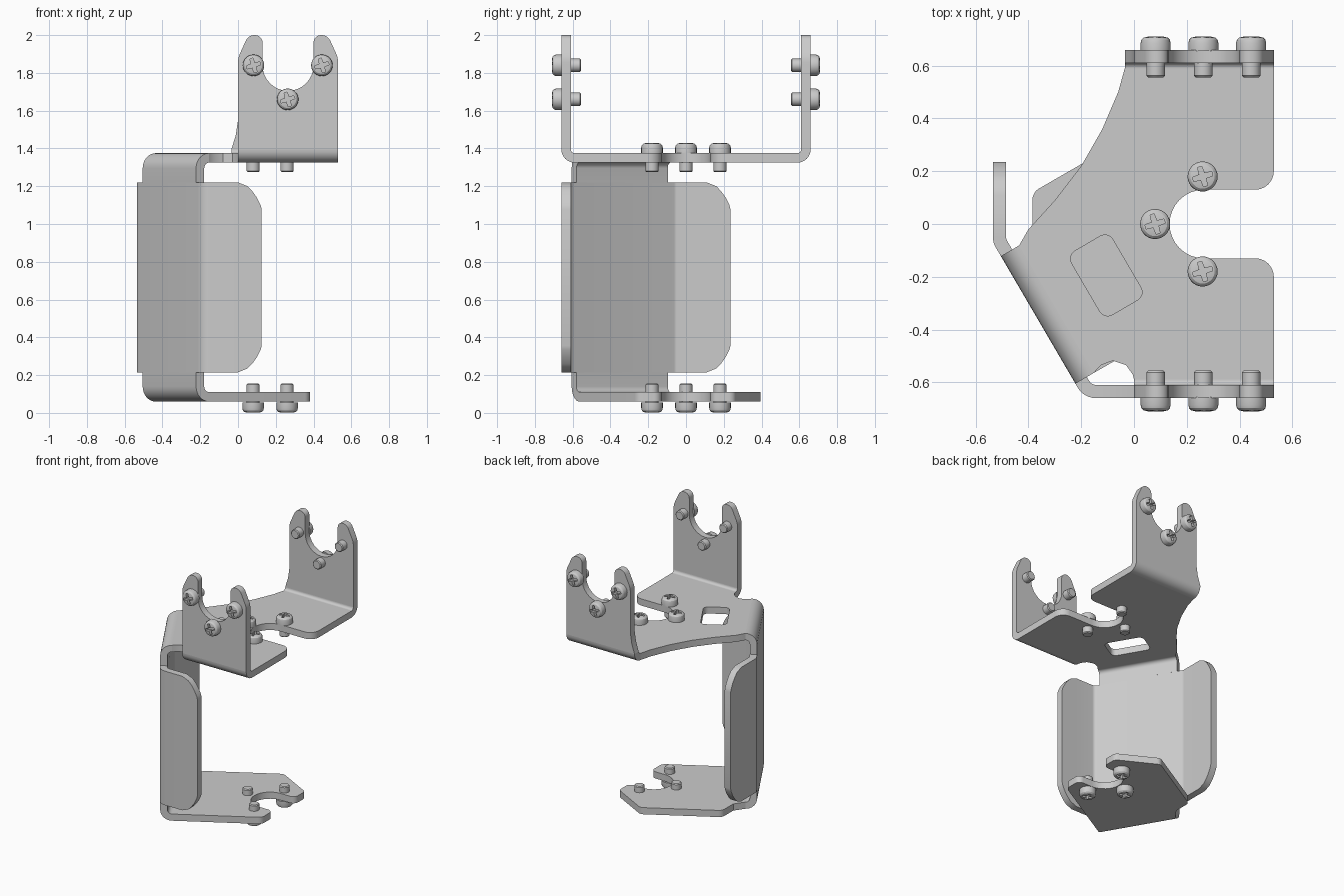
import bpy, bmesh, math
from mathutils import Vector as V

if "Cube" in bpy.data.objects:
    bpy.data.objects.remove(bpy.data.objects["Cube"])

T = 0.05                                   # sheet thickness
Z = V((0, 0, 1))


def make(name, verts, faces):
    bm = bmesh.new()
    vs = [bm.verts.new(v) for v in verts]
    for f in faces:
        bm.faces.new([vs[i] for i in f])
    bmesh.ops.recalc_face_normals(bm, faces=bm.faces)
    me = bpy.data.meshes.new(name)
    bm.to_mesh(me)
    bm.free()
    ob = bpy.data.objects.new(name, me)
    bpy.context.collection.objects.link(ob)
    return ob


def rounded(pts, n=6):
    """Polyline of (x, y[, radius]) with filleted corners."""
    out = []
    for i, p in enumerate(pts):
        c = V(p[:2])
        if len(p) < 3:
            out.append(c)
            continue
        a = (V(pts[i - 1][:2]) - c).normalized()
        b = (V(pts[(i + 1) % len(pts)][:2]) - c).normalized()
        half, r = a.angle(b) / 2, p[2]
        o = c + (a + b).normalized() * r / math.sin(half)
        d = r / math.tan(half)
        u, w = (c + a * d - o).normalized(), (c + b * d - o).normalized()
        out += [o + u.slerp(w, k / n).normalized() * r for k in range(n + 1)]
    return out


def arc(cx, cy, r, a0, a1, n=16):
    return [(cx + r * math.cos(math.radians(a0 + (a1 - a0) * k / n)),
             cy + r * math.sin(math.radians(a0 + (a1 - a0) * k / n))) for k in range(n + 1)]


def prism(name, outline, w0, w1, upright=False):
    n = len(outline)
    put = (lambda p, w: (p[0], w, p[1])) if upright else (lambda p, w: (p[0], p[1], w))
    verts = [put(p, w) for w in (w0, w1) for p in outline]
    faces = [list(range(n)), list(range(n, 2 * n))]
    faces += [(i, (i + 1) % n, (i + 1) % n + n, i + n) for i in range(n)]
    return make(name, verts, faces)


def strip(name, stations):
    """Bent sheet through (outer, inner, axis, low, high) stations."""
    verts, faces = [], []
    for o, i, ax, lo, hi in stations:
        verts += [o + ax * lo, o + ax * hi, i + ax * hi, i + ax * lo]
    m = len(stations)
    for s in range(m - 1):
        for k in range(4):
            j = (k + 1) % 4
            faces.append((4 * s + k, 4 * s + j, 4 * s + 4 + j, 4 * s + 4 + k))
    faces += [(0, 1, 2, 3), tuple(4 * m - 4 + k for k in range(4))]
    return make(name, verts, faces)


def bend(name, c, e1, e2, axis, lo, hi, r, tail=0):
    st = []
    if tail:
        st.append((c + e1 * r - e2 * tail, c + e1 * (r - T) - e2 * tail, axis, lo, hi))
    for k in range(9):
        a = math.pi / 2 * k / 8
        d = e1 * math.cos(a) + e2 * math.sin(a)
        st.append((c + d * r, c + d * (r - T), axis, lo, hi))
    return strip(name, st)


def cut(ob, cutter):
    mod = ob.modifiers.new("cut", 'BOOLEAN')
    mod.operation, mod.object, mod.solver = 'DIFFERENCE', cutter, 'EXACT'
    dg = bpy.context.evaluated_depsgraph_get()
    me = bpy.data.meshes.new_from_object(ob.evaluated_get(dg))
    ob.modifiers.clear()
    ob.data = me
    bpy.data.objects.remove(cutter)


# slanted wall frame
P1, P2 = V((-0.535, -0.07, 0)), V((-0.19, -0.66, 0))
along = (P2 - P1).normalized()
inward = V((-along.y, along.x, 0))
LO, HI, R = 0.06, 0.62, 0.08
Q1 = (P1 + along * LO + inward * R)[:2]
Q2 = (P1 + along * HI + inward * R)[:2]

# wall with two side flaps, corners of the flaps trimmed
trim = [(0, 0.14), (0.005, 0.12), (0.025, 0.08), (0.05, 0.045), (0.075, 0.02), (0.125, 0)]
paths = []
for off, r, a, b in ((0, 0.08, P1, P2), (T, 0.03, P1 + V((T, 0.013, 0)), P2 + V((0.029, T, 0)))):
    pts = [(-0.535 + off, 0.235 - t) for t, _ in trim]
    pts += [(a.x, a.y, r), (b.x, b.y, r)]
    pts += [(0.125 - t, -0.66 + off) for t, _ in reversed(trim)]
    paths.append(rounded(pts))
drop = [h for _, h in trim]
drop += [0] * (len(paths[0]) - 2 * len(drop)) + drop[::-1]
strip("wall_and_side_flaps", [(o.to_3d(), i.to_3d(), Z, 0.215 + h, 1.22 - h)
                              for o, i, h in zip(*paths, drop)])

# bends from wall into the two plates
for name, z, e in (("upper_wall_bend", 1.375 - R, Z), ("lower_wall_bend", 0.06 + R, -Z)):
    bend(name, P1 + inward * R + Z * z, -inward, e, along, LO, HI, R, 0.075)

# top plate with cable notch and window
notch = arc(0.265, 0, 0.13, 270, 90)
top = prism("top_plate", rounded(
    [(0.53, -0.59), (0.53, -0.13, 0.07)] + notch[::-1][::-1] +
    [(0.53, 0.13, 0.07), (0.53, 0.59), (-0.035, 0.59), (-0.06, 0.5), (-0.12, 0.36),
     (-0.2, 0.22), (-0.3, 0.09), (-0.4, -0.02), Q1, Q2,
     (-0.125, -0.535), (-0.08, -0.518), (-0.03, -0.535), (-0.005, -0.57), (0, -0.59)]), 1.325, 1.375)
wc, du, dv = V((-0.105, -0.195)), along.xy * 0.14, inward.xy * 0.09
window = [wc + du * i + dv * j for i, j in ((-1, -1), (1, -1), (1, 1), (-1, 1))]
cut(top, prism("window_cutter", rounded([(p.x, p.y, 0.035) for p in window]), 1.2, 1.5))

# bottom plate
prism("bottom_plate", rounded(
    [Q2, (0.38, -0.258, 0.05), (0.38, -0.13, 0.04)] + notch +
    [(0.38, 0.13, 0.04), (0.38, 0.25, 0.04), (0.1, 0.4, 0.04), (-0.385, 0.12, 0.05),
     (-0.385, -0.01), Q1]), 0.06, 0.11)

# forked end flanges with their bends
for s, name, x0 in ((-1, "front", 0), (1, "back", -0.035)):
    bend(name + "_flange_bend", V((0, s * 0.59, 1.395)), V((0, s, 0)), -Z, V((1, 0, 0)), x0, 0.53, 0.07)
    flare = [(0, 1.55), (-0.012, 1.47)] if s > 0 else []
    fork = ([(0.53, 1.395), (0.53, 1.88, 0.12), (0.475, 2.0, 0.05), (0.4, 2.0, 0.04)] +
            arc(0.265, 1.84, 0.135, 0, -180) +
            [(0.13, 2.0, 0.04), (0.055, 2.0, 0.05), (0, 1.88, 0.12)] + flare + [(x0, 1.395)])
    prism(name + "_flange", rounded(fork), s * 0.61, s * 0.66, True)

# cross-head screw, turned once and reused
prof = [(0.029, -0.1), (0.035, -0.094), (0.035, 0), (0.057, 0), (0.057, 0.03),
        (0.054, 0.042), (0.046, 0.05), (0.03, 0.054)]
N = 28
verts = [(r * math.cos(k * math.tau / N), r * math.sin(k * math.tau / N), z)
         for r, z in prof for k in range(N)]
faces = [(a * N + k, a * N + (k + 1) % N, a * N + N + (k + 1) % N, a * N + N + k)
         for a in range(len(prof) - 1) for k in range(N)]
faces += [tuple(range(N)), tuple(range((len(prof) - 1) * N, len(prof) * N))]
screw = make("screw", verts, faces)
cross = []
for k in range(4):
    c, s = math.cos(k * math.pi / 2 + 0.3), math.sin(k * math.pi / 2 + 0.3)
    cross += [(c * x - s * y, s * x + c * y) for x, y in ((0.038, -0.008), (0.038, 0.008), (0.01, 0.01))]
cut(screw, prism("cross_cutter", cross, 0.025, 0.1))
screw_mesh = screw.data
bpy.data.objects.remove(screw)


def add_screw(name, loc, out):
    ob = bpy.data.objects.new(name, screw_mesh)
    ob.location = loc
    ob.rotation_euler = V(out).to_track_quat('Z', 'Y').to_euler()
    bpy.context.collection.objects.link(ob)


for x, y in ((0.08, 0), (0.26, 0.18), (0.26, -0.18)):
    add_screw("top_plate_screw", (x, y, 1.375), (0, 0, 1))
    add_screw("bottom_plate_screw", (x, y, 0.055), (0, 0, -1))
for x, z in ((0.082, 1.84), (0.444, 1.84), (0.263, 1.66)):
    for s in (-1, 1):
        add_screw("flange_screw", (x, s * 0.656, z), (0, s, 0))

# smooth the bends, keep edges sharp
bpy.ops.object.select_all(action='SELECT')
bpy.context.view_layer.objects.active = top
bpy.ops.object.shade_smooth_by_angle(angle=math.radians(30))
